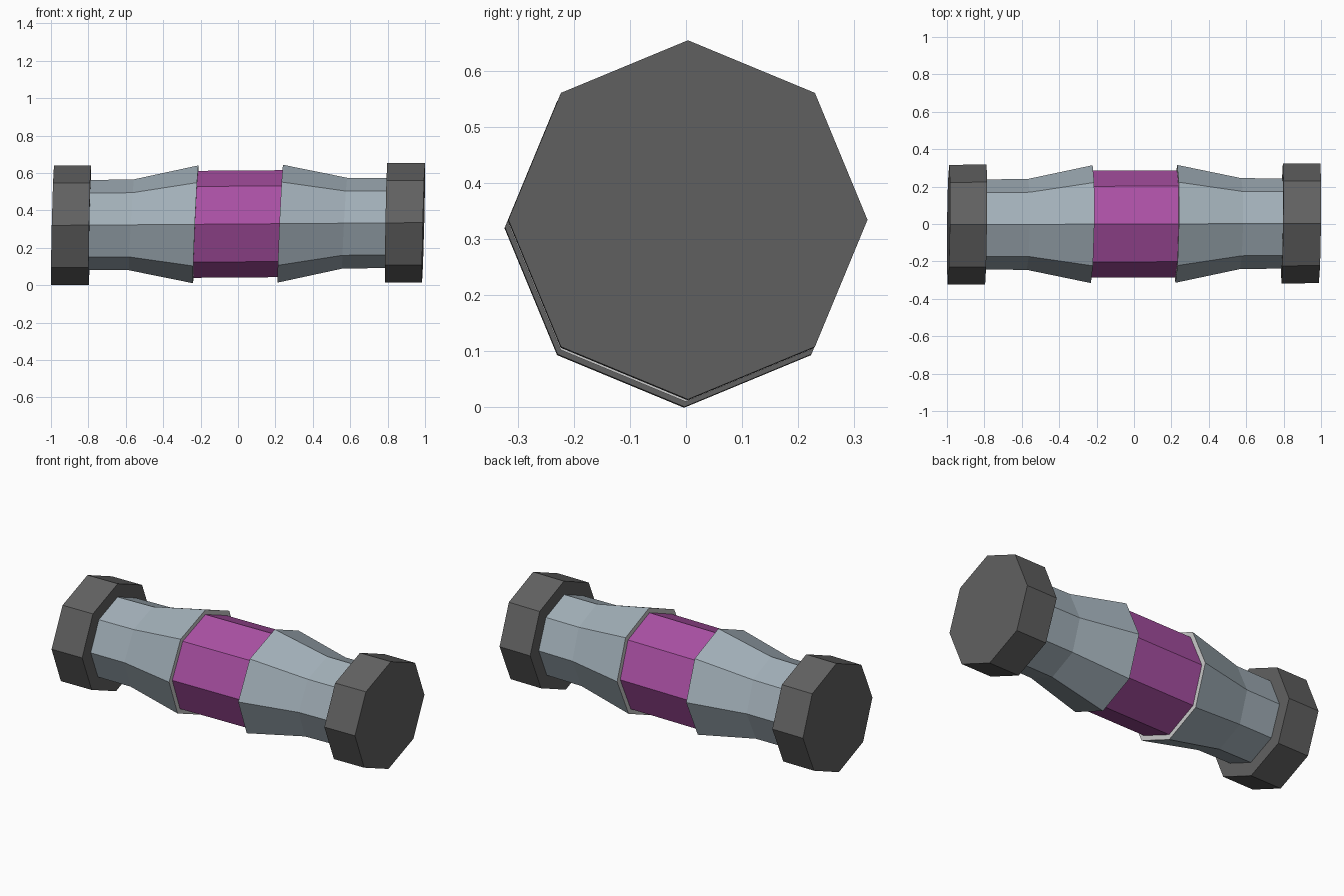
import bpy, bmesh
from math import cos, sin, pi

if "Cube" in bpy.data.objects:
    bpy.data.objects.remove(bpy.data.objects["Cube"])

SIDES = 8


def material(name, rgb):
    m = bpy.data.materials.new(name)
    m.diffuse_color = (*rgb, 1)
    m.use_nodes = True
    m.node_tree.nodes["Principled BSDF"].inputs["Base Color"].default_value = m.diffuse_color
    return m


def octagon_part(name, rings, mats):
    """Loft octagonal rings (x, radius, lean in z, lean in y) along a slightly rising axis."""
    bm = bmesh.new()
    loops = []
    for x, r, lean_z, lean_y in rings:
        cy, cz = 0.0035 * x, 0.327 + 0.0075 * x
        loop = []
        for i in range(SIDES):
            a = 2 * pi * i / SIDES
            dy, dz = r * cos(a), r * sin(a)
            loop.append(bm.verts.new((x + lean_z * dz + lean_y * dy, cy + dy, cz + dz)))
        loops.append(loop)
    for a, b in zip(loops, loops[1:]):
        for i in range(SIDES):
            j = (i + 1) % SIDES
            bm.faces.new((a[i], a[j], b[j], b[i]))
    # end faces use the last material slot
    for loop in (loops[0], loops[-1]):
        bm.faces.new(loop).material_index = len(mats) - 1
    bmesh.ops.recalc_face_normals(bm, faces=bm.faces)
    me = bpy.data.meshes.new(name)
    bm.to_mesh(me)
    bm.free()
    for m in mats:
        me.materials.append(m)
    ob = bpy.data.objects.new(name, me)
    bpy.context.collection.objects.link(ob)


steel = material("steel_blue", (0.36, 0.43, 0.48))
purple = material("purple", (0.40, 0.08, 0.37))
dark = material("dark_grey", (0.12, 0.12, 0.12))
grey = material("plain_grey", (0.6, 0.6, 0.58))

# purple middle band
octagon_part("middle_band", [(-0.226, 0.286, 0.045, 0.015),
                             (0.226, 0.286, 0.045, 0.015)], [purple])

for side, s in (("left", -1), ("right", 1)):
    # flared sleeve with a grey rim around the band
    octagon_part(side + "_sleeve", [(s * 0.226, 0.315, 0.045, 0.015),
                                    (s * 0.57, 0.243, 0.055, 0.015),
                                    (s * 0.795, 0.241, 0.02, 0.012)], [steel, grey])
    # heavy end cap
    octagon_part(side + "_end_cap", [(s * 0.792, 0.32, 0.018, 0.012),
                                     (s * 0.992, 0.32, 0.025, 0.012)], [dark])
